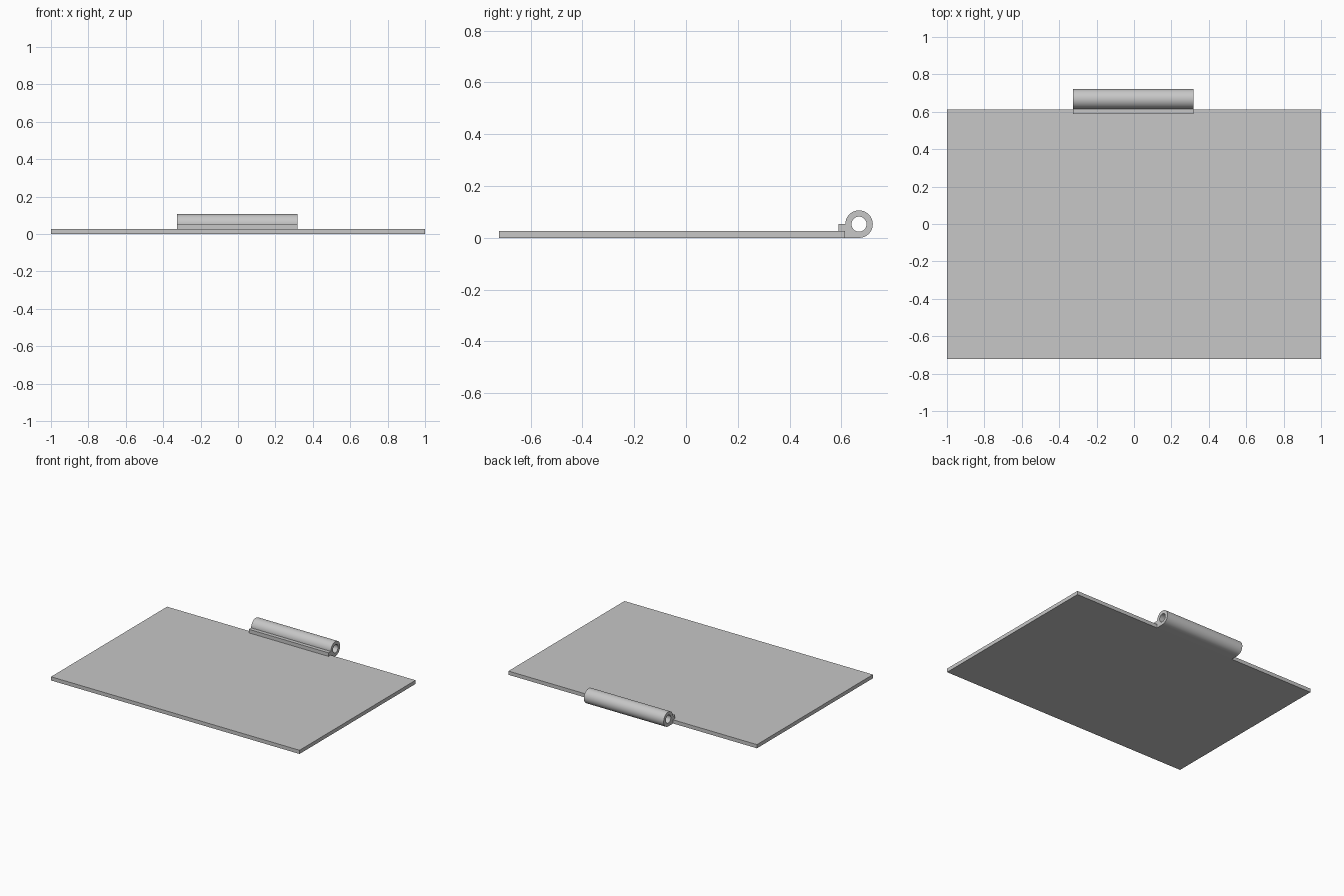
import bpy, bmesh
from math import radians, cos, sin
from mathutils import Matrix

cube = bpy.data.objects.get("Cube")
if cube:
    bpy.data.objects.remove(cube, do_unlink=True)

grey = bpy.data.materials.new("light_grey")
grey.use_nodes = True
colour = (0.57, 0.57, 0.57, 1)
grey.diffuse_color = colour
grey.node_tree.nodes["Principled BSDF"].inputs["Base Color"].default_value = colour

EDGE = 0.613             # back edge of the plate
THICK = 0.027            # plate thickness
R, HOLE = 0.053, 0.029   # knuckle radius, pin hole radius
CY = 0.721 - R           # knuckle centre along y
X0, X1 = -0.325, 0.317   # hinge ends


def add_object(name, bm):
    bmesh.ops.recalc_face_normals(bm, faces=bm.faces)
    mesh = bpy.data.meshes.new(name)
    bm.to_mesh(mesh)
    bm.free()
    mesh.materials.append(grey)
    obj = bpy.data.objects.new(name, mesh)
    bpy.context.collection.objects.link(obj)
    return obj


def arc(radius, start, end, steps):
    angles = [radians(start + (end - start) * i / steps) for i in range(steps + 1)]
    return [(CY + radius * cos(a), R + radius * sin(a)) for a in angles]


# Flat plate
bm = bmesh.new()
bmesh.ops.create_cube(bm, size=1)
bmesh.ops.scale(bm, vec=(2, EDGE + 0.721, THICK), verts=bm.verts)
bmesh.ops.translate(bm, vec=(0, (EDGE - 0.721) / 2, THICK / 2), verts=bm.verts)
add_object("plate", bm)

# Hinge knuckle: a side profile with a pin hole, hooked over the plate edge
outline = arc(R, -90, 180, 48) + [(0.588, R), (0.588, THICK), (EDGE, THICK), (EDGE, 0)]
pin_hole = arc(HOLE, 0, 360, 48)[:-1]
curve = bpy.data.curves.new("hinge_profile", "CURVE")
curve.dimensions = "2D"
curve.fill_mode = "BOTH"
curve.extrude = (X1 - X0) / 2
for points in (outline, pin_hole):
    spline = curve.splines.new("POLY")
    spline.points.add(len(points) - 1)
    for point, (y, z) in zip(spline.points, points):
        point.co = (y, z, 0, 1)
    spline.use_cyclic_u = True
profile = bpy.data.objects.new("hinge_profile", curve)
bpy.context.collection.objects.link(profile)
bpy.context.view_layer.update()

bm = bmesh.new()
solid = bpy.data.meshes.new_from_object(profile)
bm.from_mesh(solid)
bpy.data.objects.remove(profile, do_unlink=True)
bpy.data.meshes.remove(solid)
bmesh.ops.remove_doubles(bm, verts=bm.verts, dist=0.0001)
# Profile axes (x, y, z) become world (y, z, x)
turn = Matrix(((0, 0, 1), (1, 0, 0), (0, 1, 0))).to_4x4()
bmesh.ops.transform(bm, matrix=Matrix.Translation(((X0 + X1) / 2, 0, 0)) @ turn, verts=bm.verts)
hinge = add_object("hinge_knuckle", bm)

bpy.ops.object.select_all(action="DESELECT")
hinge.select_set(True)
bpy.context.view_layer.objects.active = hinge
bpy.ops.object.shade_smooth_by_angle(angle=radians(30))
